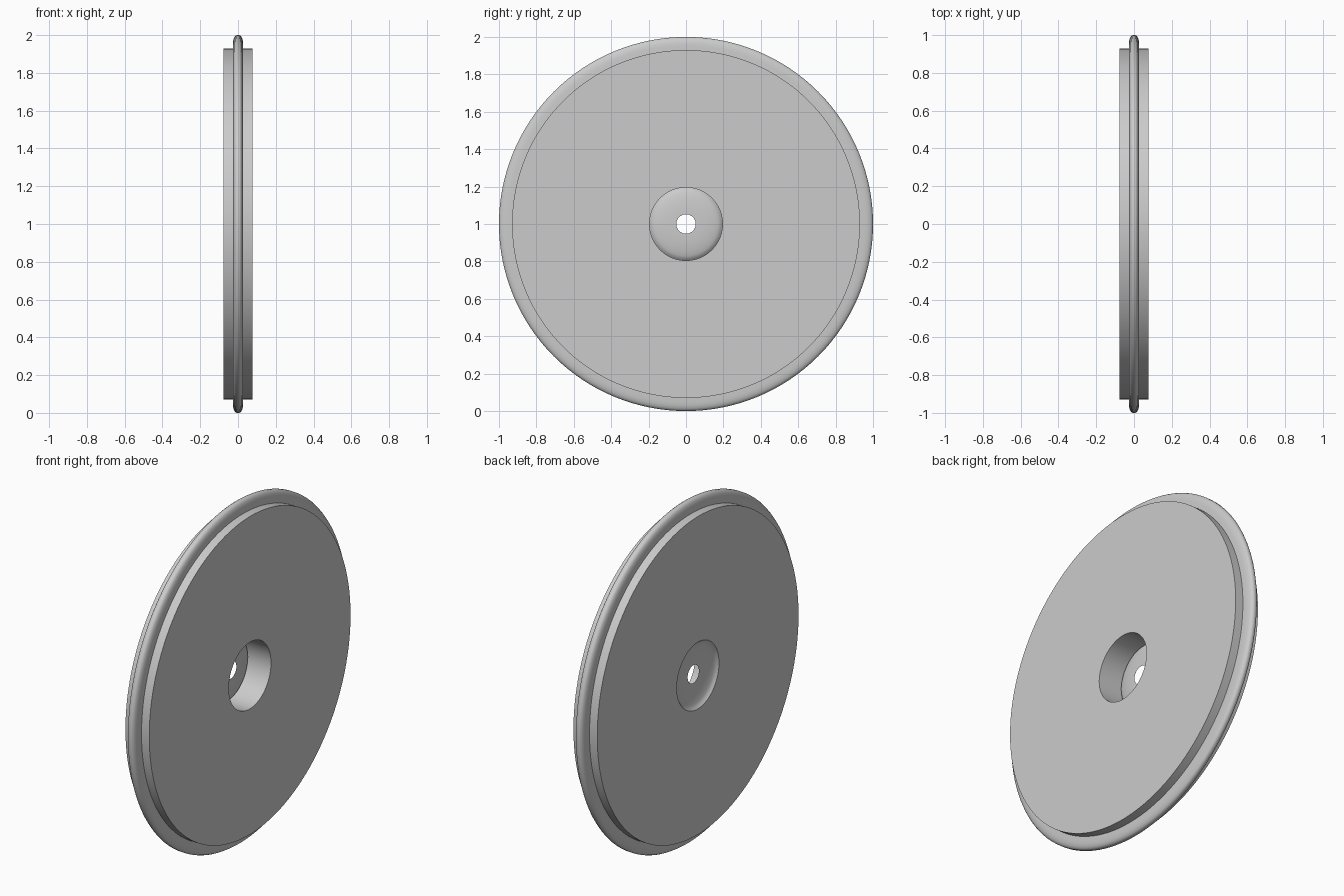
import bpy
import bmesh
import math
from mathutils import Matrix, Vector

cube = bpy.data.objects.get("Cube")
if cube:
    bpy.data.objects.remove(cube, do_unlink=True)

SEGMENTS = 128
HALF = 0.077       # half thickness of the disc
DISC_R = 0.93      # radius of the flat faces
HUB_R = 0.195      # radius of the hub recess
BORE_R = 0.052     # radius of the centre hole
DISH = 0.03        # how far the hub dish rises from the -x face

grey = bpy.data.materials.new("plain grey")
grey.use_nodes = True
colour = (0.6, 0.6, 0.6, 1)
grey.diffuse_color = colour
grey.node_tree.nodes["Principled BSDF"].inputs["Base Color"].default_value = colour


def lathe(name, profile, closed=True):
    """Turn (x, radius) points about the x axis."""
    bm = bmesh.new()
    verts = [bm.verts.new((x, 0, r)) for x, r in profile]
    edges = [bm.edges.new(pair) for pair in zip(verts, verts[1:])]
    if closed:
        edges.append(bm.edges.new((verts[-1], verts[0])))
    bmesh.ops.spin(bm, geom=verts + edges, cent=(0, 0, 0), axis=(1, 0, 0),
                   angle=math.tau, steps=SEGMENTS, use_merge=True)
    bmesh.ops.remove_doubles(bm, verts=bm.verts, dist=1e-5)
    bmesh.ops.recalc_face_normals(bm, faces=bm.faces)
    # An open sheet must face +x
    if not closed and sum(f.normal.x for f in bm.faces) < 0:
        bmesh.ops.reverse_faces(bm, faces=bm.faces)
    bmesh.ops.transform(bm, matrix=Matrix.Translation(Vector((0, 0, 1))), verts=bm.verts)
    mesh = bpy.data.meshes.new(name)
    bm.to_mesh(mesh)
    bm.free()
    mesh.materials.append(grey)
    obj = bpy.data.objects.new(name, mesh)
    bpy.context.collection.objects.link(obj)
    bpy.ops.object.select_all(action="DESELECT")
    obj.select_set(True)
    bpy.context.view_layer.objects.active = obj
    bpy.ops.object.shade_smooth_by_angle(angle=math.radians(35))
    return obj


# Thick disc with a straight hub opening
lathe("disc_body", [(-HALF, HUB_R), (-HALF, DISC_R), (HALF, DISC_R), (HALF, HUB_R)])

# Thin rounded rim around the middle of the disc
side = [(0.027, DISC_R - 0.02), (0.027, 0.955), (0.025, 0.972),
        (0.021, 0.986), (0.015, 0.995), (0.007, 1.0)]
lathe("rim_ring", side + [(-x, r) for x, r in reversed(side)])

# Thin domed dish at the -x end of the hub opening, with a centre hole
STEPS = 12
dish = []
for i in range(STEPS + 1):
    t = i / STEPS
    r = HUB_R + (BORE_R - HUB_R) * t
    dish.append((-HALF + DISH * math.sqrt(1 - (1 - t) ** 2), r))
lathe("hub_dish", dish, closed=False)
